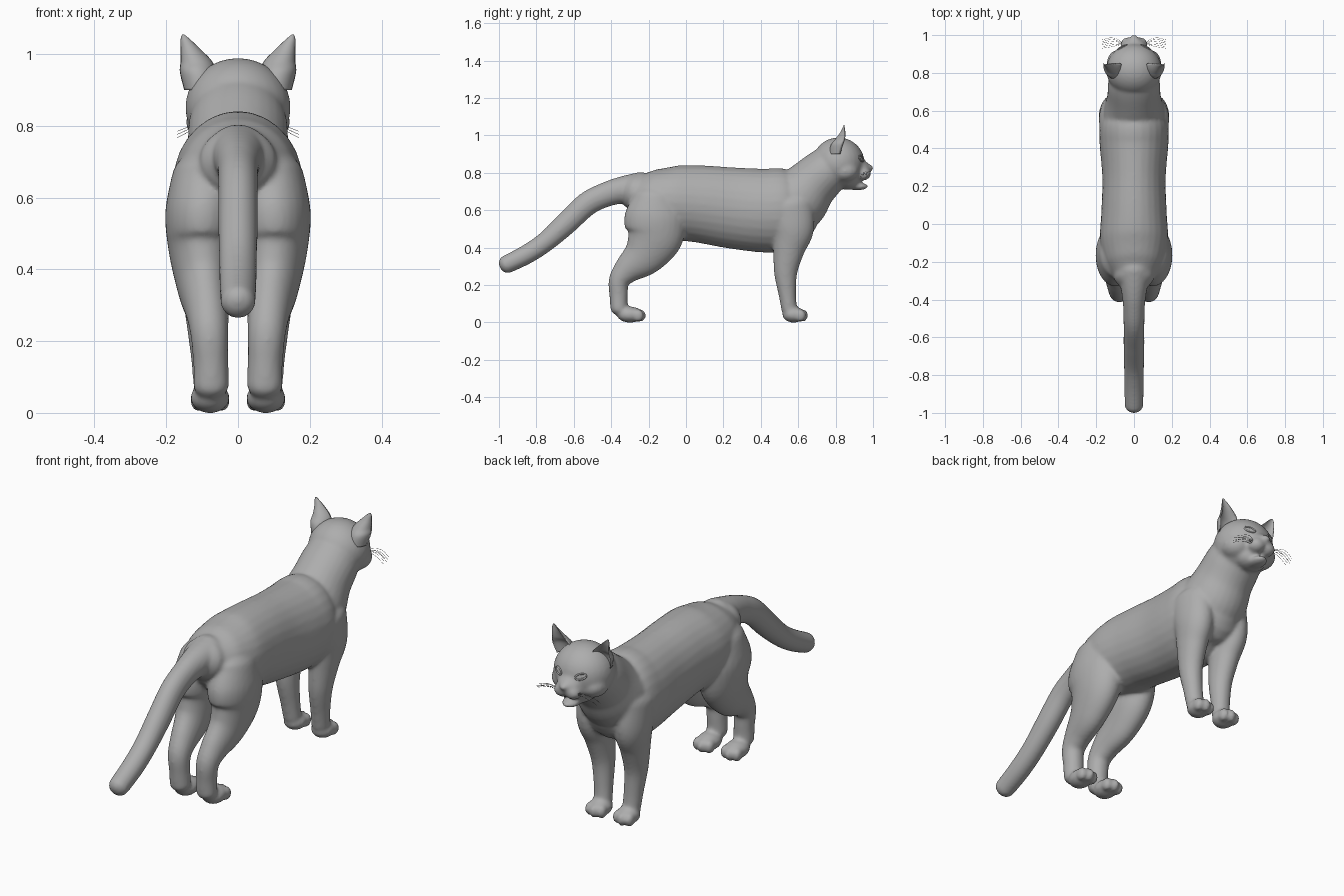
import bpy, bmesh, math
from mathutils import Vector, Matrix

cube = bpy.data.objects.get("Cube")
if cube:
    bpy.data.objects.remove(cube, do_unlink=True)

GREY = (0.42, 0.42, 0.42, 1)
grey = bpy.data.materials.new("plain grey")
grey.use_nodes = True
grey.diffuse_color = GREY
grey.node_tree.nodes["Principled BSDF"].inputs["Base Color"].default_value = GREY


def spline(points, steps=6):
    """Smooth the station list with a Catmull-Rom curve."""
    pts = [Vector(p) for p in points]
    pts = [pts[0]] + pts + [pts[-1]]
    out = []
    for p, q, r, s in zip(pts, pts[1:], pts[2:], pts[3:]):
        for i in range(steps):
            t = i / steps
            out.append(0.5 * (2 * q + (r - p) * t + (2 * p - 5 * q + 4 * r - s) * t * t
                              + (3 * q - p - 3 * r + s) * t ** 3))
    return out + [pts[-1]]


def loft(bm, stations, sides=28, dish=None, side=1):
    """Ellipse rings along a path; station = x, y, z, half width, half depth."""
    rows = spline(stations)
    if dish is None:                       # rounded ends
        def cap(a, b):
            d = Vector((a - b)[:3]).normalized() * min(a[3], a[4]) * 0.8
            found = []
            for k in (0.35, 0.65, 0.87, 0.98):
                shrink = math.sqrt(1 - k * k)
                found.append(Vector((*(Vector(a[:3]) + d * k), a[3] * shrink, a[4] * shrink)))
            return found
        rows = cap(rows[0], rows[1])[::-1] + rows + cap(rows[-1], rows[-2])
    rings = []
    for i, row in enumerate(rows):
        a, b = rows[max(i - 1, 0)], rows[min(i + 1, len(rows) - 1)]
        tan = Vector((0, b[1] - a[1], b[2] - a[2])).normalized()
        normal = Vector((0, tan.z, -tan.y))
        if dish is not None:
            normal = Vector((0, 1, 0))
        ring = []
        for k in range(sides):
            t = 2 * math.pi * k / sides
            s = math.sin(t)
            if dish is not None and s > 0:
                s *= -dish
            co = Vector(row[:3]) + Vector((row[3] * math.cos(t), 0, 0)) + normal * row[4] * s
            ring.append(bm.verts.new((co.x * side, co.y, co.z)))
        rings.append(ring)
    for r, s in zip(rings, rings[1:]):
        for k in range(sides):
            n = (k + 1) % sides
            bm.faces.new((r[k], r[n], s[n], s[k]))
    bm.faces.new(rings[0][::-1])
    bm.faces.new(rings[-1])


def ball(bm, centre, radii, tilt=0):
    mat = Matrix.Translation(centre) @ Matrix.Rotation(tilt, 4, 'X') @ Matrix.Diagonal((*radii, 1))
    bmesh.ops.create_uvsphere(bm, u_segments=28, v_segments=18, radius=1, matrix=mat)


def finish(bm, name):
    bmesh.ops.recalc_face_normals(bm, faces=bm.faces)
    mesh = bpy.data.meshes.new(name)
    bm.to_mesh(mesh)
    bm.free()
    mesh.materials.append(grey)
    mesh.shade_smooth()
    obj = bpy.data.objects.new(name, mesh)
    bpy.context.collection.objects.link(obj)
    return obj


# Body: torso, neck, head, legs and tail fused into one smooth skin
bm = bmesh.new()
loft(bm, [(0, -.27, .70, .11, .10), (0, -.2, .675, .155, .15), (0, -.08, .645, .18, .195),
          (0, .08, .633, .172, .207), (0, .25, .612, .168, .217), (0, .42, .598, .182, .224),
          (0, .52, .602, .182, .222), (0, .59, .60, .155, .18)])
loft(bm, [(0, .53, .62, .16, .18), (0, .60, .66, .16, .17), (0, .67, .735, .142, .143),
          (0, .74, .80, .138, .13), (0, .80, .845, .125, .12)])
ball(bm, (0, .815, .852), (.147, .14, .137))
# tail
loft(bm, [(0, -.24, .72, .09, .085), (0, -.34, .708, .07, .073), (0, -.43, .683, .058, .066),
          (0, -.53, .633, .055, .064), (0, -.64, .53, .055, .061), (0, -.75, .432, .053, .054),
          (0, -.85, .365, .052, .052), (0, -.96, .31, .049, .049)])
# muzzle and chin
ball(bm, (0, .925, .825), (.066, .065, .05), -.4)
ball(bm, (0, .972, .826), (.027, .03, .022))
ball(bm, (0, .915, .727), (.043, .06, .02))
ball(bm, (0, .865, .765), (.085, .07, .055))
for side in (1, -1):
    ball(bm, (side * .03, .945, .795), (.042, .045, .036))
    ball(bm, (side * .075, .85, .81), (.07, .075, .06))
    # hind leg
    loft(bm, [(.09, -.16, .66, .095, .13), (.098, -.165, .56, .105, .165),
              (.1, -.168, .46, .095, .152), (.097, -.225, .36, .075, .115),
              (.086, -.315, .28, .06, .075), (.08, -.358, .22, .053, .056),
              (.076, -.36, .14, .049, .049), (.075, -.358, .075, .05, .046)], side=side)
    # front leg
    loft(bm, [(.105, .55, .62, .08, .13), (.105, .57, .5, .08, .115),
              (.1, .55, .39, .066, .085), (.093, .533, .27, .054, .063),
              (.085, .542, .15, .046, .047), (.08, .552, .07, .044, .042)], side=side)
    # paws with toes
    for y, length in ((-.30, .07), (.575, .06)):
        ball(bm, (side * .078, y, .042), (.055, length, .043))
        for k in (-1, 0, 1):
            ball(bm, (side * (.078 + k * .033), y + length * .8 - abs(k) * .012, .037),
                 (.023, .03, .034))
body = finish(bm, "body")
remesh = body.modifiers.new("fuse", 'REMESH')
remesh.mode = 'VOXEL'
remesh.voxel_size = 0.009
remesh.use_smooth_shade = True
smooth = body.modifiers.new("soften", 'SMOOTH')
smooth.factor = 0.5
smooth.iterations = 8

for side, word in ((1, "left"), (-1, "right")):
    # Cupped ear
    bm = bmesh.new()
    loft(bm, [(.1, .825, .90, .05, .06), (.112, .84, .95, .05, .065), (.116, .85, .98, .044, .052),
              (.133, .852, 1.015, .027, .028), (.146, .849, 1.04, .014, .012),
              (.153, .846, 1.055, .003, .003)], dish=.55, side=side)
    finish(bm, word + "_ear")

    # Eye and its lid rim
    bm = bmesh.new()
    ball(bm, (side * .062, .921, .876), (.021, .016, .015))
    finish(bm, word + "_eye")
    rim = bpy.data.curves.new(word + "_eyelid", 'CURVE')
    rim.dimensions = '3D'
    rim.bevel_depth = .004
    loop = rim.splines.new('POLY')
    loop.points.add(23)
    loop.use_cyclic_u = True
    for k, point in enumerate(loop.points):
        t = k * math.tau / 24
        x = .062 + .023 * math.cos(t)
        z = .876 + .014 * math.sin(t) + .005 * math.cos(t)
        y = .815 + .14 * math.sqrt(1 - (x / .147) ** 2 - ((z - .852) / .137) ** 2)
        point.co = (side * x, y - .001, z, 1)
    rim.materials.append(grey)
    bpy.context.collection.objects.link(bpy.data.objects.new(word + "_eyelid", rim))

    # Whiskers
    hairs = bpy.data.curves.new(word + "_whiskers", 'CURVE')
    hairs.dimensions = '3D'
    hairs.bevel_depth = .0007
    hairs.bevel_resolution = 1
    for k in range(6):
        hair = hairs.splines.new('BEZIER')
        hair.bezier_points.add(2)
        drop, fan = .006 * (k % 3), .009 * k
        for point, co in zip(hair.bezier_points, (
                (.05, .955, .80 - drop), (.11, .985 - fan, .805 - drop),
                (.17, .975 - fan, .785 - drop * 1.5))):
            point.co = (side * co[0], co[1], co[2])
            point.handle_left_type = point.handle_right_type = 'AUTO'
    hairs.materials.append(grey)
    bpy.context.collection.objects.link(bpy.data.objects.new(word + "_whiskers", hairs))
